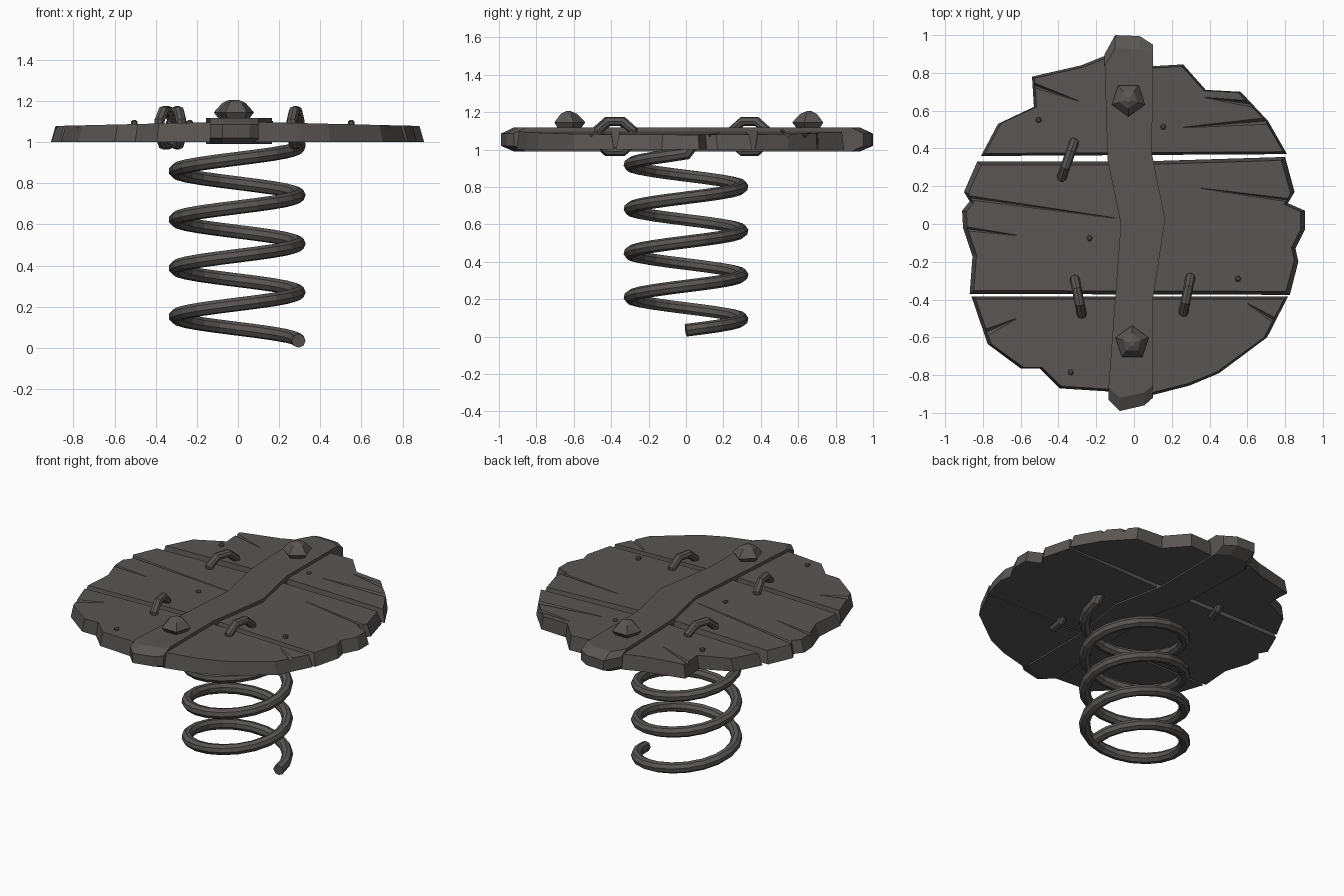
import bpy, bmesh, math
from mathutils import Vector

cube = bpy.data.objects.get("Cube")
if cube:
    bpy.data.objects.remove(cube, do_unlink=True)

iron = bpy.data.materials.new("dark_iron")
iron.use_nodes = True
COLOUR = (0.1, 0.093, 0.089, 1)
iron.diffuse_color = COLOUR
iron.node_tree.nodes["Principled BSDF"].inputs["Base Color"].default_value = COLOUR


def add_object(name, bm):
    bmesh.ops.recalc_face_normals(bm, faces=bm.faces)
    mesh = bpy.data.meshes.new(name)
    bm.to_mesh(mesh)
    bm.free()
    mesh.materials.append(iron)
    ob = bpy.data.objects.new(name, mesh)
    bpy.context.collection.objects.link(ob)
    return ob


def loft(bm, rings):
    """Skin a stack of equal-length closed rings and cap both ends."""
    loops = [[bm.verts.new(p) for p in ring] for ring in rings]
    n = len(loops[0])
    for low, high in zip(loops, loops[1:]):
        for i in range(n):
            j = (i + 1) % n
            bm.faces.new((low[i], low[j], high[j], high[i]))
    bm.faces.new(loops[0])
    bm.faces.new(loops[-1])


def tube(name, points, radius, cyclic=False):
    """Faceted round bar along a path."""
    curve = bpy.data.curves.new(name, "CURVE")
    curve.dimensions = "3D"
    curve.bevel_depth = radius
    curve.bevel_resolution = 2
    curve.use_fill_caps = True
    spline = curve.splines.new("POLY")
    spline.points.add(len(points) - 1)
    for sp, p in zip(spline.points, points):
        sp.co = (*p, 1)
    spline.use_cyclic_u = cyclic
    spline.use_smooth = False
    curve.materials.append(iron)
    ob = bpy.data.objects.new(name, curve)
    bpy.context.collection.objects.link(ob)
    return ob


def top_height(x):
    return 1.1 - 0.024 * abs(x)


def split(ob, tip, a, b, depth):
    """Cut a wedge-shaped crack running from the rim in to its tip."""
    out_a, out_b = (Vector(tip).lerp(Vector(p), 1.2) for p in (a, b))
    mid = (out_a + out_b) / 2
    bm = bmesh.new()
    v = [bm.verts.new(p) for p in (
        (*tip, top_height(tip[0]) - 0.002), (*out_a, 1.13), (*out_b, 1.13),
        (*mid, 1.08 - depth), (*tip, 1.13))]
    for f in ((0, 1, 3), (0, 3, 2), (1, 2, 3), (0, 4, 1), (0, 2, 4), (1, 4, 2)):
        bm.faces.new([v[i] for i in f])
    cutter = add_object("crack_cutter", bm)
    mod = ob.modifiers.new("crack", "BOOLEAN")
    mod.operation, mod.solver, mod.object = "DIFFERENCE", "EXACT", cutter
    bpy.context.view_layer.objects.active = ob
    bpy.ops.object.modifier_apply(modifier=mod.name)
    bpy.data.objects.remove(cutter, do_unlink=True)


def plank(name, outline, cracks):
    """Ragged plate, wider at the bottom, with a faint ridge over x = 0."""
    ys = [p[1] for p in outline]
    cy = (min(ys) + max(ys)) / 2
    bm = bmesh.new()
    loft(bm, [[(x, y, 1.0) for x, y in outline],
              [(x * 0.975, cy + (y - cy) * 0.95, 1.1) for x, y in outline]])
    bmesh.ops.bisect_plane(bm, geom=bm.verts[:] + bm.edges[:] + bm.faces[:],
                           plane_co=(0, 0, 0), plane_no=(1, 0, 0))
    for v in bm.verts:
        if v.co.z > 1.05:
            v.co.z = top_height(v.co.x)
    ob = add_object(name, bm)
    for tip, a, b, depth in cracks:
        split(ob, tip, a, b, depth)


# Three ragged planks
plank("back_plank", [
    (-.81, .36), (.81, .37), (.71, .545), (.565, .7), (.38, .71), (.26, .845),
    (.09, .835), (-.155, .89), (-.28, .84), (-.54, .78), (-.53, .62), (-.72, .53)],
    [((.25, .51), (.73, .6), (.8, .5), .03), ((.37, .67), (.6, .68), (.7, .58), .03),
     ((-.29, .65), (-.53, .77), (-.53, .7), .02)])
plank("middle_plank", [
    (-.83, .33), (-.9, .17), (-.87, .12), (-.91, .07), (-.905, -.02), (-.855, -.17),
    (-.87, -.37), (.825, -.375), (.87, -.2), (.855, -.13), (.905, -.03), (.905, .07),
    (.815, .11), (.85, .17), (.8, .355), (0, .33)],
    [((-.09, .03), (-.88, .19), (-.88, .09), .02), ((.35, .19), (.83, .16), (.82, .09), .02),
     ((-.62, -.06), (-.9, .02), (-.88, -.07), .02)])
plank("front_plank", [
    (-.86, -.385), (-.775, -.635), (-.6, -.765), (-.5, -.765), (-.395, -.87),
    (-.16, -.885), (.1, -.905), (.295, -.855), (.45, -.79), (.705, -.6), (.815, -.385)],
    [((.6, -.42), (.77, -.47), (.73, -.56), .02), ((-.62, -.5), (-.81, -.52), (-.76, -.63), .02)])

# Bent strap joining the planks, its ends chamfered
strap_left = [(-.155, .9), (-.14, .34), (-.07, 0), (-.1, -.4), (-.135, -.93)]
strap_right = [(.055, -.96), (.1, -.92), (.1, -.4), (.165, .025), (.095, .37), (.1, .95)]
strap_outline = strap_left + [(-.075, -.99)] + strap_right + [(.03, .995), (-.1, 1.0)]


def strap_ring(z, shrink):
    return [(x, y * (shrink if abs(y) > 0.8 else 1), z) for x, y in strap_outline]


bm = bmesh.new()
loft(bm, [strap_ring(.99, .93), strap_ring(1.02, 1), strap_ring(1.085, 1), strap_ring(1.118, .93)])
add_object("strap", bm)

# Five-sided domed bolts on the strap
for name, cx, cy, turn in (("back_bolt", -.03, .66, -90), ("front_bolt", -.01, -.63, 90)):
    bm = bmesh.new()
    loft(bm, [[(cx + r * math.cos(a), cy + r * math.sin(a), z)
               for a in (math.radians(turn + 72 * i) for i in range(5))]
              for r, z in ((.065, 1.11), (.092, 1.145), (.05, 1.19), (.015, 1.205))])
    add_object(name, bm)

# Small nails
for i, (cx, cy) in enumerate([(-.505, .55), (.155, .515), (-.235, -.075), (.55, -.29), (-.335, -.785)]):
    bm = bmesh.new()
    loft(bm, [[(cx + r * math.cos(a), cy + r * math.sin(a), z)
               for a in (math.tau * k / 6 for k in range(6))]
              for r, z in ((.016, 1.06), (.016, 1.1), (.008, 1.107))])
    add_object(f"nail_{i + 1}", bm)

# Eight-sided links stitching the planks together
for name, cx, cy, lean in (("back_link", -.35, .34, .035), ("front_right_link", -.295, -.385, -.02),
                           ("front_left_link", .28, -.375, .02)):
    points = []
    for i in range(8):
        a = math.radians(22.5 + 45 * i)
        c = math.cos(a)
        points.append((cx + lean * c, cy + .1 * c, 1.07 + .087 * math.sin(a)))
    tube(name, points, .026, cyclic=True)

# Coil spring, four turns
SEG, TURNS, PITCH = 20, 4, .236
coil = []
for i in range(SEG * TURNS + 1):
    a = math.tau * i / SEG
    coil.append((.3 * math.cos(a) - .005, .3 * math.sin(a), .034 + PITCH * i / SEG))
coil.append((.29, .03, 1.02))
tube("spring", coil, .034)
